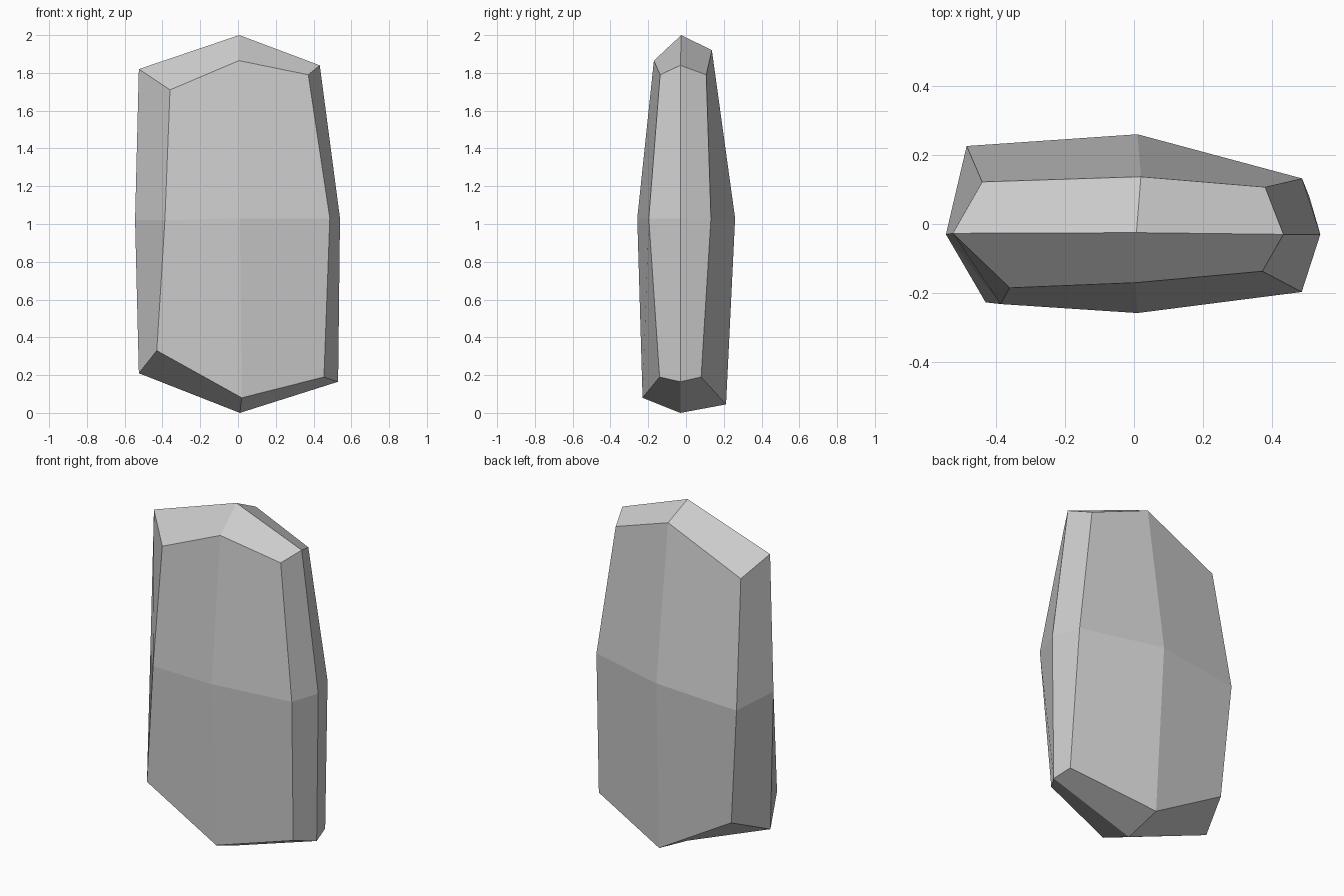
import bpy
import bmesh

if "Cube" in bpy.data.objects:
    bpy.data.objects.remove(bpy.data.objects["Cube"])

# Three upright outlines of the stone, front to back, each clockwise from lower left
front = [(-.43, -.227, .33), (-.387, -.232, 1.02), (-.36, -.185, 1.71), (.005, -.17, 1.865),
         (.372, -.137, 1.79), (.486, -.197, 1.03), (.455, -.14, .19), (.02, -.23, .08)]
middle = [(-.525, -.03, .21), (-.545, -.03, 1.02), (-.525, -.027, 1.82), (.007, -.025, 2.0),
          (.433, -.03, 1.84), (.54, -.03, 1.03), (.53, -.03, .165), (.01, -.03, 0)]
back = [(-.433, .2, .31), (-.485, .226, .99), (-.44, .122, 1.71), (.02, .137, 1.92),
        (.38, .107, 1.79), (.487, .132, 1.03), (.508, .08, .19), (.025, .212, .045)]

bm = bmesh.new()
rings = [[bm.verts.new(p) for p in ring] for ring in (front, middle, back)]

# Bevelled rim: join neighbouring outlines
for a, b in zip(rings, rings[1:]):
    for i in range(8):
        j = (i + 1) % 8
        bm.faces.new((a[i], a[j], b[j], b[i]))

# Broad faces: four quads around a bulging centre point
for ring, centre in ((rings[0], (.01, -.258, 1.03)), (rings[2], (.01, .26, 1.03))):
    c = bm.verts.new(centre)
    for i in (1, 3, 5, 7):
        bm.faces.new((ring[i], ring[(i + 1) % 8], ring[(i + 2) % 8], c))

bmesh.ops.recalc_face_normals(bm, faces=bm.faces[:])
mesh = bpy.data.meshes.new("standing_stone")
bm.to_mesh(mesh)
bm.free()
stone = bpy.data.objects.new("standing_stone", mesh)
bpy.context.collection.objects.link(stone)
